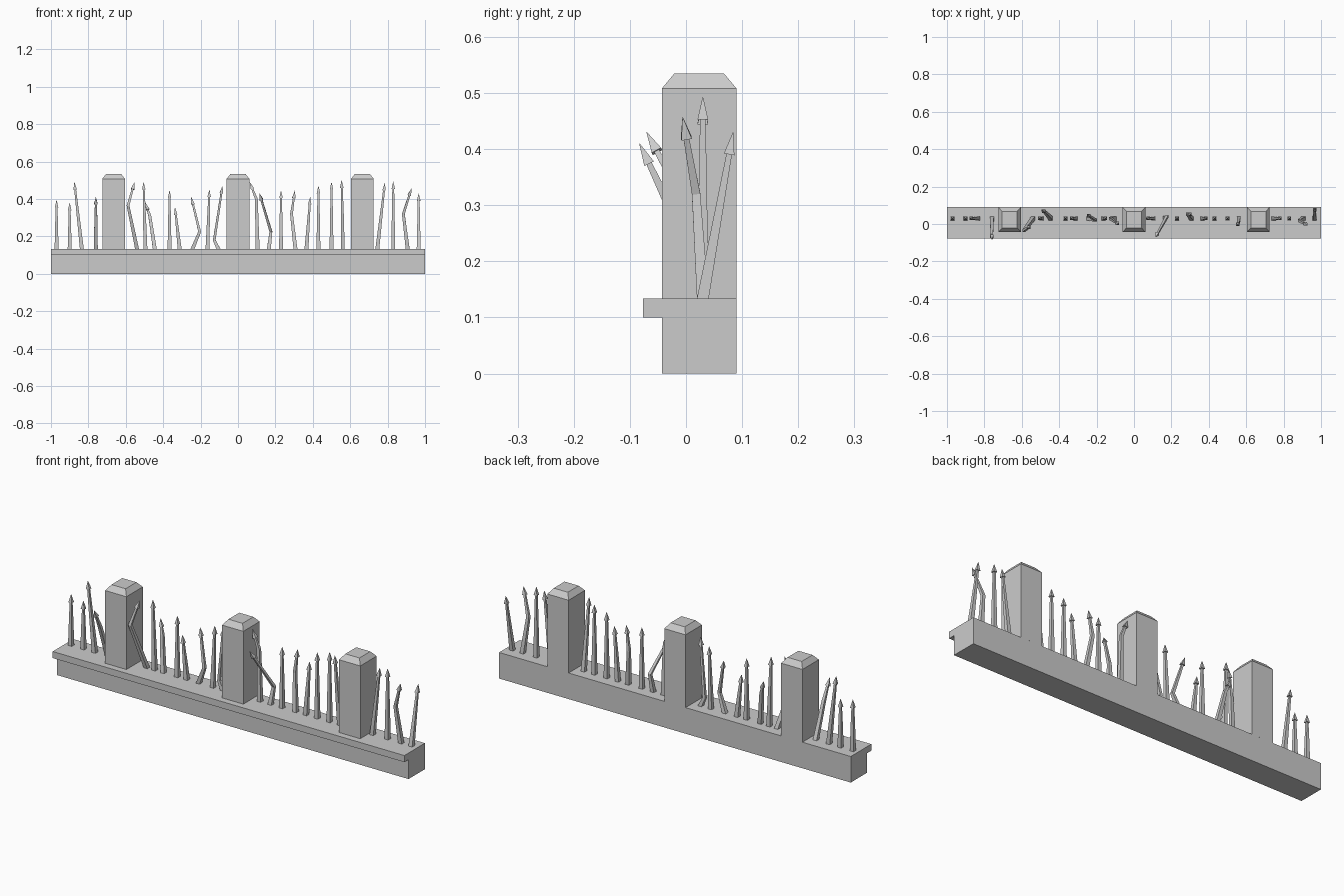
import bpy, bmesh
from mathutils import Vector

if "Cube" in bpy.data.objects:
    bpy.data.objects.remove(bpy.data.objects["Cube"])


def loft(name, rings):
    """Skin a stack of equal-sized rings and cap both ends."""
    bm = bmesh.new()
    loops = [[bm.verts.new(p) for p in ring] for ring in rings]
    n = len(rings[0])
    for a, b in zip(loops, loops[1:]):
        for i in range(n):
            j = (i + 1) % n
            bm.faces.new((a[i], a[j], b[j], b[i]))
    bm.faces.new(loops[0][::-1])
    bm.faces.new(loops[-1])
    bmesh.ops.recalc_face_normals(bm, faces=bm.faces)
    mesh = bpy.data.meshes.new(name)
    bm.to_mesh(mesh)
    bm.free()
    obj = bpy.data.objects.new(name, mesh)
    bpy.context.collection.objects.link(obj)


UP = Vector((0, 0, 1))


def square(center, half, direction=UP):
    """Four-sided ring across the given direction."""
    u = Vector((1, 0, 0))
    u = (u - direction * u.dot(direction)).normalized()
    v = direction.cross(u)
    return [center + half * (sx * u + sy * v)
            for sx, sy in ((-1, -1), (1, -1), (1, 1), (-1, 1))]


BACK, FRONT, TOP = 0.09, -0.043, 0.134
MID = (BACK + FRONT) / 2
ROW = 0.03

# Wall base with an overhanging front ledge
profile = [(BACK, 0), (BACK, TOP), (-0.077, TOP), (-0.077, 0.1), (FRONT, 0.1), (FRONT, 0)]
loft("wall_base", [[(x, y, z) for y, z in profile] for x in (-1, 1)])

# Pillars with chamfered caps
for i in (-1, 0, 1):
    rings = [square(Vector((i * 0.665, MID, z)), h)
             for z, h in ((TOP, 0.0605), (0.508, 0.0605), (0.535, 0.04))]
    for p in sum(rings, []):
        p.y = MID + (p.y - MID) * 1.1
    loft(f"pillar_{i + 2}", rings)


# Spikes: tapered square shaft with a bend, then a pointed head
def spike(name, base_x, bend, tip, head=0.04):
    base = Vector((base_x, ROW, TOP))
    d = (tip - bend).normalized()
    neck = tip - d * head
    mid_d = ((bend - base).normalized() + d).normalized()
    loft(name, [square(base, 0.0105), square(bend, 0.0075, mid_d),
                square(neck, 0.005, d), square(neck, 0.0095, d),
                square(tip, 0.0004, d)])


# Straight spikes: base x, sideways lean, tip height
straight = [
    (-0.97, 0, 0.395), (-0.9, 0, 0.38), (-0.835, -0.04, 0.49), (-0.495, -0.01, 0.49),
    (-0.366, 0, 0.445), (-0.312, -0.025, 0.355), (-0.163, 0.01, 0.45), (0.23, 0, 0.445),
    (0.366, 0.02, 0.41), (0.43, 0, 0.47), (0.5, 0, 0.49), (0.745, 0.04, 0.485),
    (0.83, 0, 0.493),
]
for i, (x, lean, height) in enumerate(straight):
    base, tip = Vector((x, ROW, TOP)), Vector((x + lean, ROW, height))
    spike(f"straight_spike_{i + 1}", x, base.lerp(tip, 0.5), tip)

# Bent spikes: base x, bend point, tip point
bent = [
    (-0.76, (-0.76, -0.035, 0.31), (-0.76, -0.083, 0.41)),
    (-0.54, (-0.588, -0.035, 0.365), (-0.553, -0.01, 0.49)),
    (-0.445, (-0.472, 0.06, 0.31), (-0.495, 0.078, 0.38)),
    (-0.243, (-0.205, 0.02, 0.225), (-0.25, 0.05, 0.41)),
    (-0.105, (-0.127, 0.03, 0.18), (-0.083, 0, 0.47)),
    (0.105, (0.098, 0.03, 0.4), (0.063, 0.03, 0.49)),
    (0.165, (0.176, 0.04, 0.225), (0.115, -0.07, 0.43)),
    (0.307, (0.286, 0.055, 0.32), (0.304, 0.05, 0.445)),
    (0.56, (0.558, 0.01, 0.32), (0.554, -0.005, 0.5)),
    (0.907, (0.884, 0.018, 0.32), (0.928, -0.006, 0.457)),
    (0.966, (0.966, 0.055, 0.27), (0.966, 0.084, 0.43)),
]
for i, (x, bend, tip) in enumerate(bent):
    spike(f"bent_spike_{i + 1}", x, Vector(bend), Vector(tip))
